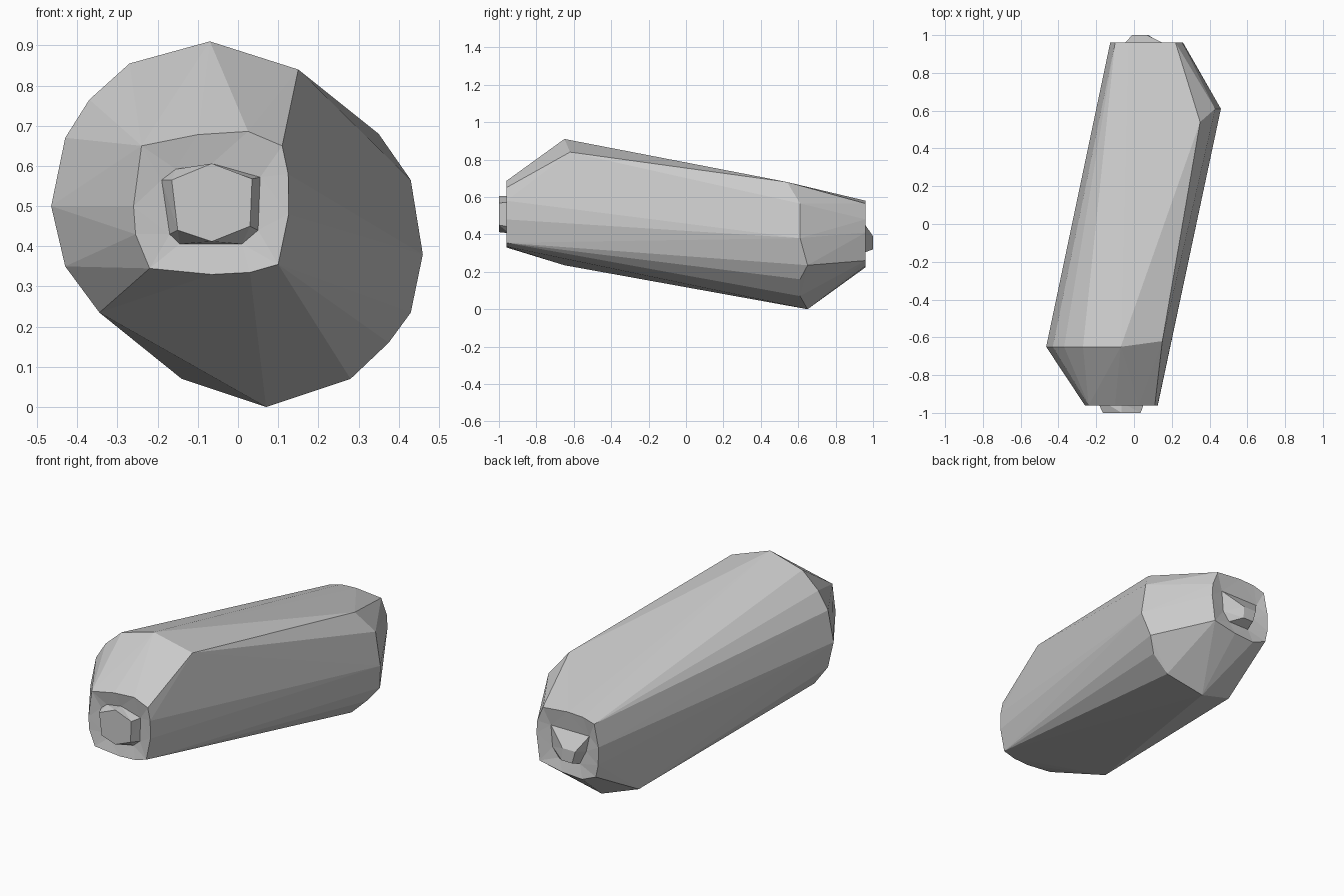
import bpy, bmesh

if "Cube" in bpy.data.objects:
    bpy.data.objects.remove(bpy.data.objects["Cube"])

# Body outlines: a half ring of shoulders at each end (x, y, z)
front_shoulder = [(-.07, -.65, .91), (-.27, -.65, .855), (-.37, -.65, .765),
                  (-.43, -.65, .67), (-.465, -.65, .50), (-.43, -.65, .35),
                  (-.345, -.65, .235), (.15, -.62, .84)]
back_shoulder = [(.35, .54, .68), (.43, .61, .565), (.46, .61, .38),
                 (.43, .65, .235), (.375, .61, .16), (.28, .61, .07),
                 (.07, .65, 0), (-.14, .62, .07)]

# Flat end outline, recess and stub (x, z) at the front
cap = [(-.24, .65), (-.10, .678), (.025, .686), (.11, .65), (.125, .58),
       (.126, .48), (.10, .355), (.03, .335), (-.065, .33), (-.22, .345),
       (-.255, .43), (-.26, .50)]
recess = [(-.19, .565), (-.155, .592), (-.065, .606), (.055, .572),
          (.05, .44), (.01, .406), (-.145, .406), (-.17, .43)]
stub = [(-.165, .565), (-.065, .606), (.035, .568), (.03, .45),
        (-.065, .412), (-.15, .44)]
# Stub at the back is a smaller wedge
back_recess = [(-.06, .47), (.18, .47), (.17, .35), (.13, .30), (.0, .30), (-.04, .38)]
back_stub = [(-.01, .39), (.07, .39), (.075, .32), (.01, .32)]


def turned(points):
    """Half-turn of an end outline: the two ends mirror through the centre."""
    return [(-x, .91 - z) for x, z in points]


def loop(bm, points, y):
    verts = [bm.verts.new((x, y, z)) for x, z in points]
    edges = [bm.edges.new((v, verts[(i + 1) % len(verts)])) for i, v in enumerate(verts)]
    return verts, edges


bm = bmesh.new()
# Tapered faceted hull
for p in front_shoulder + back_shoulder:
    bm.verts.new(p)
for points, y in ((cap, -.96), (turned(cap), .96)):
    for x, z in points:
        bm.verts.new((x, y, z))
bmesh.ops.convex_hull(bm, input=bm.verts[:])
bmesh.ops.delete(bm, geom=[v for v in bm.verts if not v.link_faces], context='VERTS')

# Open the ends, then step in to the recess and out to the stub
ends = [f for f in bm.faces if all(abs(v.co.y) > .95 for v in f.verts)]
bmesh.ops.delete(bm, geom=ends, context='FACES')
for side, inner, outer in ((-1, recess, stub), (1, back_recess, back_stub)):
    rim = [e for e in bm.edges if e.is_boundary and e.verts[0].co.y * side > .9]
    _, inner_edges = loop(bm, inner, side * .945)
    bmesh.ops.bridge_loops(bm, edges=rim + inner_edges)
    outer_verts, outer_edges = loop(bm, outer, side)
    bmesh.ops.bridge_loops(bm, edges=inner_edges + outer_edges)
    bm.faces.new(outer_verts)

bmesh.ops.recalc_face_normals(bm, faces=bm.faces[:])
mesh = bpy.data.meshes.new("faceted_log")
bm.to_mesh(mesh)
bm.free()
bpy.context.collection.objects.link(bpy.data.objects.new("faceted_log", mesh))
